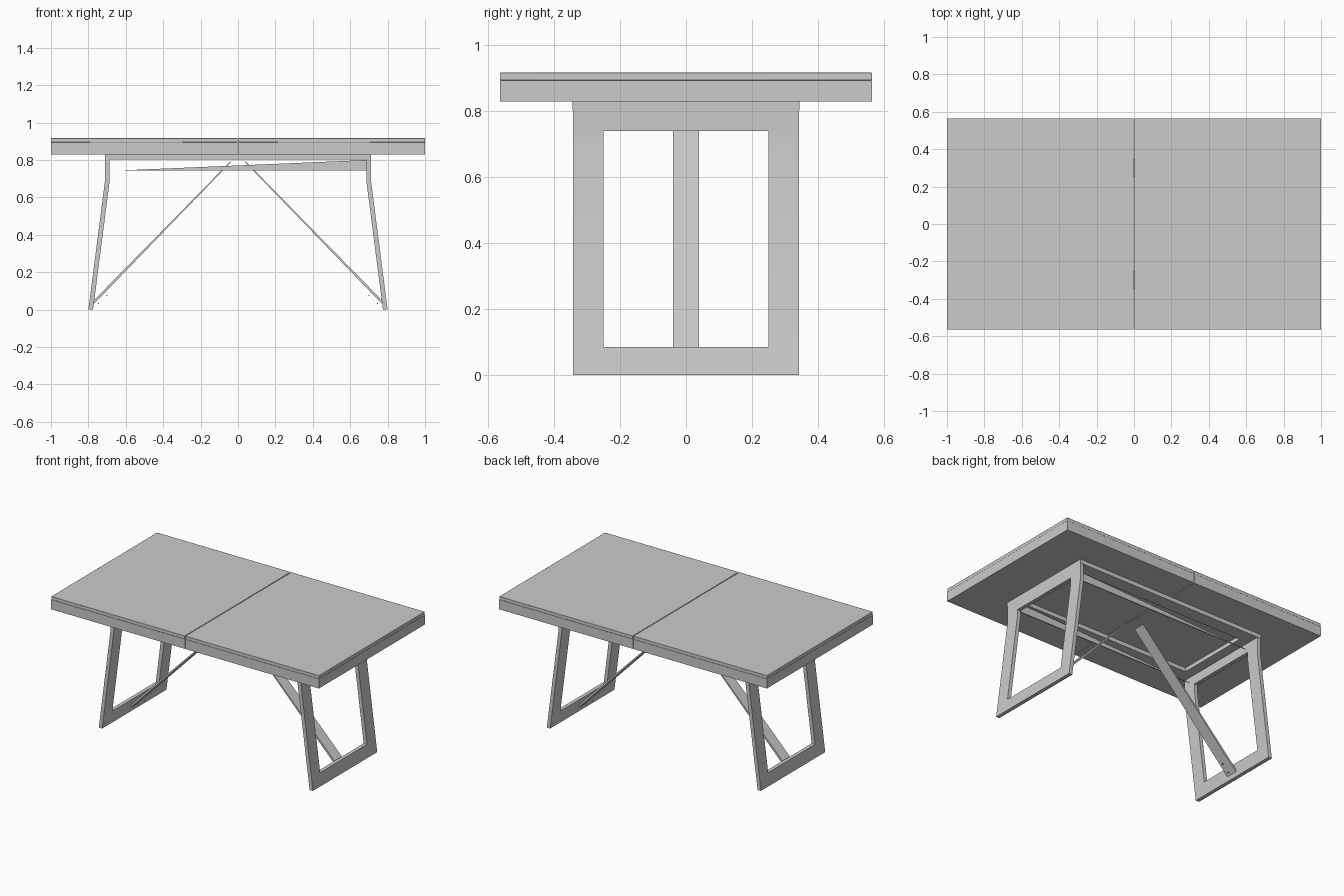
import bpy, bmesh
from mathutils import Vector

if "Cube" in bpy.data.objects:
    bpy.data.objects.remove(bpy.data.objects["Cube"], do_unlink=True)

grey = bpy.data.materials.new("plain grey")
grey.use_nodes = True
COLOUR = (0.6, 0.6, 0.6, 1)
grey.diffuse_color = COLOUR
grey.node_tree.nodes["Principled BSDF"].inputs["Base Color"].default_value = COLOUR


def finish(name, bm, bevel=0.0):
    """Turn a bmesh into a named, smooth-shaded object with sharp edges kept."""
    bmesh.ops.recalc_face_normals(bm, faces=bm.faces)
    mesh = bpy.data.meshes.new(name)
    bm.to_mesh(mesh)
    bm.free()
    mesh.materials.append(grey)
    obj = bpy.data.objects.new(name, mesh)
    bpy.context.collection.objects.link(obj)
    if bevel:
        mod = obj.modifiers.new("soft edges", 'BEVEL')
        mod.width, mod.segments = bevel, 2
    bpy.ops.object.select_all(action='DESELECT')
    obj.select_set(True)
    bpy.context.view_layer.objects.active = obj
    bpy.ops.object.shade_smooth_by_angle()
    return obj


def box(name, low, high, bevel=0.0):
    bm = bmesh.new()
    low, high = Vector(low), Vector(high)
    bmesh.ops.create_cube(bm, size=1)
    for v in bm.verts:
        v.co = (low + high) / 2 + v.co * (high - low)
    return finish(name, bm, bevel)


def prism(name, outline, y0, y1, bevel=0.0):
    """Extrude an x-z outline along y."""
    bm = bmesh.new()
    face = bm.faces.new([bm.verts.new((x, y0, z)) for x, z in outline])
    made = bmesh.ops.extrude_face_region(bm, geom=[face])["geom"]
    moved = [v for v in made if isinstance(v, bmesh.types.BMVert)]
    bmesh.ops.translate(bm, verts=moved, vec=(0, y1 - y0, 0))
    return finish(name, bm, bevel)


def leg_frame(name, side):
    """Rectangular loop of flat bar, splayed outwards below a bend."""
    rows = [(0, 0.8), (0.085, 0.789), (0.69, 0.711), (0.74, 0.711), (0.805, 0.711)]
    cols = [-0.343, -0.25, 0.25, 0.343]
    bm = bmesh.new()
    grid = [[bm.verts.new((side * x, y, z)) for y in cols] for z, x in rows]
    for r in range(len(rows) - 1):
        for c in range(len(cols) - 1):
            if c == 1 and r in (1, 2):
                continue  # open window
            bm.faces.new((grid[r][c], grid[r][c + 1], grid[r + 1][c + 1], grid[r + 1][c]))
    made = bmesh.ops.extrude_face_region(bm, geom=bm.faces[:])["geom"]
    moved = [v for v in made if isinstance(v, bmesh.types.BMVert)]
    bmesh.ops.translate(bm, verts=moved, vec=(-side * 0.025, 0, 0))
    finish(name, bm)


for side, label in ((1, "left"), (-1, "right")):
    # Table top leaf: slab with a thin panel over it, meeting at the centre seam
    x0, x1 = sorted((side * 0.002, side))
    box(f"{label}_leaf_slab", (x0, -0.565, 0.83), (x1, 0.565, 0.894))
    box(f"{label}_leaf_panel", (x0, -0.565, 0.894), (x1, 0.565, 0.917), 0.002)

    leg_frame(f"{label}_leg_frame", side)

    # Cross piece of the frame under the top
    x0, x1 = sorted((side * 0.62, side * 0.711))
    box(f"{label}_frame_end", (x0, -0.345, 0.803), (x1, 0.345, 0.83))

    # Flat diagonal brace from the foot bar to the middle of the top
    foot, head = Vector((side * 0.785, 0.025)), Vector((side * 0.04, 0.79))
    along = (head - foot).normalized()
    off = Vector((-along.y, along.x)) * 0.007
    prism(f"{label}_brace", [foot - off, foot + off, head + off * 0.4, head - off * 0.4],
          -0.04, 0.04)

    # Small bolt heads on the lower end of the brace
    for n, (x, z) in enumerate(((0.7, 0.075), (0.745, 0.032))):
        box(f"{label}_bolt_{n + 1}", (side * x - 0.003, -0.003, z - 0.003),
            (side * x + 0.003, 0.003, z + 0.003))

for side, label in ((1, "back"), (-1, "front")):
    # Long members of the frame
    y0, y1 = sorted((side * 0.255, side * 0.345))
    box(f"{label}_frame_rail", (-0.62, y0, 0.803), (0.62, y1, 0.83))
    # Tapered stiffener hanging between the leg frames
    prism(f"{label}_stiffener", [(-0.66, 0.743), (0.686, 0.743), (0.686, 0.8)],
          side * 0.262, side * 0.268)
